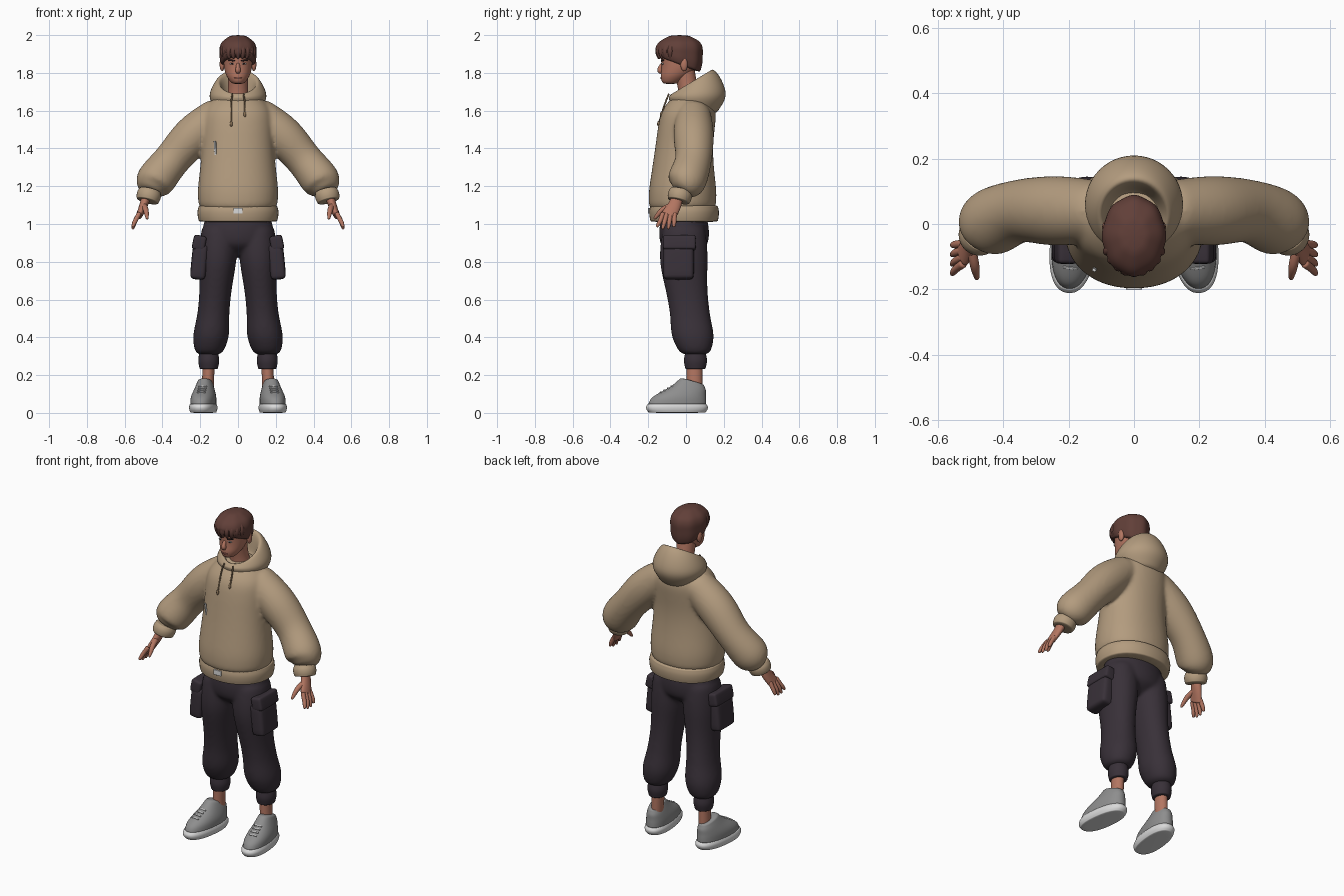
import bpy
import bmesh
from math import cos, sin, pi, copysign
from mathutils import Vector, Matrix, Euler

if "Cube" in bpy.data.objects:
    bpy.data.objects.remove(bpy.data.objects["Cube"], do_unlink=True)

UP = Vector((0, 0, 1))
BACKWARD = Vector((0, 1, 0))

def material(name, *colour):
    mat = bpy.data.materials.new(name)
    mat.use_nodes = True
    mat.diffuse_color = (*colour, 1)
    shader = next(node for node in mat.node_tree.nodes if node.type == "BSDF_PRINCIPLED")
    shader.inputs["Base Color"].default_value = (*colour, 1)
    shader.inputs["Roughness"].default_value = .8
    return mat

TAN = material("tan cotton", .45, .33, .21)
CORD = material("dark tan cord", .24, .16, .09)
SKIN = material("skin", .45, .18, .12)
LIP = material("lips", .3, .1, .08)
HAIR = material("brown hair", .12, .05, .04)
DARK = material("dark brown", .02, .01, .01)
CLOTH = material("charcoal cloth", .04, .03, .04)
GREY = material("grey shoe fabric", .27, .27, .27)
WHITE = material("white", .7, .7, .7)

def modify(obj, kind, **settings):
    modifier = obj.modifiers.new(kind.title(), kind)
    for key, value in settings.items():
        setattr(modifier, key, value)

def finish(name, bm, mat, mirror=False, smooth=True):
    """Turn a bmesh into an object, optionally mirrored across x."""
    bmesh.ops.recalc_face_normals(bm, faces=bm.faces)
    mesh = bpy.data.meshes.new(name)
    bm.to_mesh(mesh)
    bm.free()
    mesh.materials.append(mat)
    for face in mesh.polygons:
        face.use_smooth = smooth
    obj = bpy.data.objects.new(name, mesh)
    bpy.context.collection.objects.link(obj)
    if mirror:
        modify(obj, "MIRROR", use_mirror_merge=False)
    if smooth:
        modify(obj, "SUBSURF", levels=1, render_levels=1)
    return obj

def fuse(main, limb):
    """Blend a limb into the main part as one continuous surface."""
    bm = bmesh.new()
    for part in (main, limb):
        bm.from_mesh(part.data)
    bm.to_mesh(main.data)
    bm.free()
    bpy.data.objects.remove(limb, do_unlink=True)
    modify(main, "REMESH", mode="VOXEL", voxel_size=.01, use_smooth_shade=True)
    modify(main, "SMOOTH", factor=.5, iterations=8)

def spline(keys, t):
    """Smooth value at t (0 to 1) through evenly spaced numbers or vectors."""
    spans = len(keys) - 1
    padded = [2 * keys[0] - keys[1], *keys, 2 * keys[-1] - keys[-2]]
    i = min(int(t * spans), spans - 1)
    f = t * spans - i
    a, b, c, d = padded[i:i + 4]
    return b + f * ((c - a) + f * ((2 * a - 5 * b + 4 * c - d) + f * (3 * (b - c) + d - a))) / 2

def power(value, exponent):
    return copysign(abs(value) ** exponent, value)

def loft(name, path, radii, mat, depth=(1, 1), slope=(0, 0), level=False, mirror=False,
         place=Matrix(), square=1, ripple=0, steps=14, sides=24):
    """Sweep an oval along a path; radii, depth ratio and slope vary smoothly."""
    path = [Vector(point) for point in path]
    bm = bmesh.new()
    rings = []
    for step in range(steps + 1):
        t = step / steps
        centre, radius = spline(path, t), spline(radii, t)
        along = spline(path, min(t + .01, 1)) - spline(path, max(t - .01, 0))
        along = UP if level else along.normalized()
        deep = (BACKWARD - along * along.dot(BACKWARD)).normalized()
        wide = along.cross(deep)
        ring = []
        for side in range(sides):
            angle = 2 * pi * side / sides
            reach = radius * (1 + ripple * cos(8 * angle))
            across = reach * power(cos(angle), square)
            back = reach * spline(depth, t) * power(sin(angle), square)
            point = centre + wide * across + deep * back + UP * back * spline(slope, t)
            ring.append(bm.verts.new(place @ point))
        rings.append(ring)
    for low, high in zip(rings, rings[1:]):
        for i in range(sides):
            bm.faces.new((low[i - 1], low[i], high[i], high[i - 1]))
    bm.faces.new(rings[0])
    bm.faces.new(rings[-1])
    return finish(name, bm, mat, mirror)

def ball(name, centre, radii, mat, mirror=False):
    bm = bmesh.new()
    shape = Matrix.Translation(centre) @ Matrix.Diagonal((*radii, 1))
    bmesh.ops.create_uvsphere(bm, u_segments=16, v_segments=10, radius=1, matrix=shape)
    finish(name, bm, mat, mirror)

def box(name, centre, size, turn, mat, bevel, mirror=True, place=Matrix()):
    bm = bmesh.new()
    shape = Matrix.Translation(centre) @ Euler(turn).to_matrix().to_4x4()
    bmesh.ops.create_cube(bm, size=1, matrix=place @ shape @ Matrix.Diagonal((*size, 1)))
    bmesh.ops.bevel(bm, geom=bm.edges[:], offset=bevel, segments=3, profile=.5, affect="EDGES")
    finish(name, bm, mat, mirror)

# Hooded top: body blended into sleeves, hem band, cuffs and the hood around the neck
body = loft("hoodie_body", [(0, -.02, 1.06), (0, -.01, 1.4), (0, .03, 1.7)],
            [.205, .216, .207, .197, .192, .19, .175, .09], TAN,
            depth=(.86, .8, .8), level=True, mirror=True, square=.93)
sleeves = loft("sleeves", [(.08, .04, 1.6), (.23, .04, 1.475), (.35, .04, 1.34),
                           (.445, 0, 1.22), (.47, -.03, 1.17)],
               [.09, .108, .097, .103, .05], TAN, mirror=True)
fuse(body, sleeves)
loft("hem_band", [(0, -.01, 1.01), (0, -.01, 1.1)], [.208, .215, .216, .208], TAN,
     depth=(.86, .86), level=True, square=.93)
loft("sleeve_cuffs", [(.465, -.025, 1.18), (.48, -.04, 1.12)],
     [.056, .064, .064, .058], TAN, mirror=True)
loft("hood", [(0, .05, 1.58), (0, .06, 1.68), (0, .03, 1.755), (0, .03, 1.66)],
     [.11, .153, .105, .068], TAN, slope=(0, .1, .62, .2), level=True)

# Blank cloth tags on the hem and chest
box("hem_tag", (0, -.196, 1.07), (.05, .009, .03), (0, 0, 0), WHITE, .002, mirror=False)
box("chest_tag", (-.12, -.138, 1.4), (.012, .009, .08), (.1, 0, -.57), WHITE, .002, mirror=False)

# Drawstrings with knotted ends, one longer than the other
for label, x, end in (("right", -.036, (-.036, -.145, 1.53)), ("left", .036, (.036, -.13, 1.58))):
    loft(label + "_drawstring", [(x * .8, -.09, 1.69), (x, -.11, 1.64), end],
         [.005, .005, .005], CORD, sides=8)
    ball(label + "_cord_knot", end, (.008, .008, .015), CORD)

# Trousers: seat blended into baggy gathered legs, cuffs, side pockets with flaps
seat = loft("trousers", [(0, -.01, 1.05), (0, -.01, .83)], [.17, .185, .19, .17, .07], CLOTH,
            depth=(.7, .7), level=True, mirror=True)
legs = loft("legs", [(.1, -.01, 1), (.11, -.01, .77), (.13, .02, .53), (.155, .05, .3)],
            [.09, .1, .1, .09, .084, .087, .097, .068], CLOTH,
            depth=(1.2, 1.3, 1.1), level=True, mirror=True, square=.95)
fuse(seat, legs)
loft("trouser_cuffs", [(.155, .05, .32), (.155, .05, .23)], [.05, .056, .048], CLOTH,
     depth=(1.1, 1.1), level=True, mirror=True)
box("cargo_pockets", (.205, -.04, .8), (.085, .165, .19), (0, -.1, 0), CLOTH, .025)
box("pocket_flaps", (.205, -.035, .9), (.07, .175, .08), (0, -.2, 0), CLOTH, .015)

# Ankles and shoes, toes turned slightly outwards
loft("ankles", [(.155, .045, .28), (.16, .045, .12)], [.032, .032], SKIN,
     depth=(1.3, 1.3), level=True, mirror=True)
splay = Matrix.Translation((.178, 0, 0)) @ Matrix.Rotation(.12, 4, "Z")
loft("shoe_soles", [(0, -.048, 0), (0, -.048, .05)], [.065, .071, .072, .067], WHITE,
     depth=(2.3, 2.3), level=True, mirror=True, place=splay, square=.85)
loft("shoe_uppers", [(0, -.048, .04), (0, -.035, .085), (0, .012, .13), (0, .035, .17)],
     [.067, .065, .051, .036], GREY, depth=(2.35, 2.2, 1.85, 1.65), slope=(0, 0, -.1, -.3),
     level=True, mirror=True, place=splay, square=.9)
for i in range(4):
    box("shoe_lace", (0, -.135 + .02 * i, .108 + .011 * i), (.046, .007, .009),
        (.5, 0, 0), WHITE, .001, place=splay)

# Hands: palm, four fanned fingers and a thumb
loft("palms", [(.48, -.04, 1.16), (.5, -.06, 1.1), (.525, -.095, 1.04)],
     [.026, .022, .017], SKIN, depth=(1.1, 1.6, 2.4), mirror=True)
for i, finger in enumerate(("index", "middle", "ring", "little")):
    fan = i - 1.5
    loft(finger + "_fingers", [(.52, -.09 + .02 * fan, 1.06), (.545, -.1 + .025 * fan, 1.015),
                               (.558, -.11 + .03 * fan, .97 + .006 * fan * fan)],
         [.014, .013, .012, .007], SKIN, mirror=True, steps=8, sides=10)
loft("thumbs", [(.5, -.07, 1.1), (.488, -.125, 1.075), (.48, -.17, 1.025)],
     [.018, .016, .014, .007], SKIN, mirror=True, steps=8, sides=10)

# Head, neck and face
loft("neck", [(0, .03, 1.62), (0, -.01, 1.82)], [.065, .053, .055], SKIN)
loft("head", [(0, -.085, 1.74), (0, -.04, 1.82), (0, -.035, 1.9), (0, -.035, 1.98)],
     [.03, .06, .073, .078, .08, .074, .045], SKIN, depth=(1.25, 1.25), level=True)
loft("nose", [(0, -.125, 1.85), (0, -.138, 1.82), (0, -.13, 1.797)],
     [.008, .012, .015, .008], SKIN, sides=12)
ball("mouth", (0, -.131, 1.773), (.022, .006, .004), LIP)
ball("ears", (.084, -.01, 1.845), (.014, .02, .036), SKIN, mirror=True)
ball("eyes", (.032, -.123, 1.848), (.013, .005, .005), WHITE, mirror=True)
ball("irises", (.032, -.126, 1.848), (.006, .004, .005), DARK, mirror=True)
box("eyebrows", (.034, -.124, 1.866), (.036, .009, .008), (0, -.12, .25), DARK, .002)

# Hair: rippled cap, long at the nape, with short locks over the brow
loft("hair", [(0, -.037, 1.842), (0, -.035, 2)], [.085, .095, .097, .096, .08, .035], HAIR,
     depth=(1.27, 1.27), slope=(-.4, -.15, 0, 0), level=True, ripple=.018, sides=48)
for i in range(9):
    angle = pi * (i - 4) / 11
    outward = Vector((sin(angle), -1.25 * cos(angle), 0))
    path = [outward * reach + UP * height - BACKWARD * .037
            for reach, height in ((.07, 1.96), (.088, 1.92), (.085, 1.873))]
    loft("fringe_lock", path, [.012, .017, .016, .006], HAIR, steps=8, sides=8)
